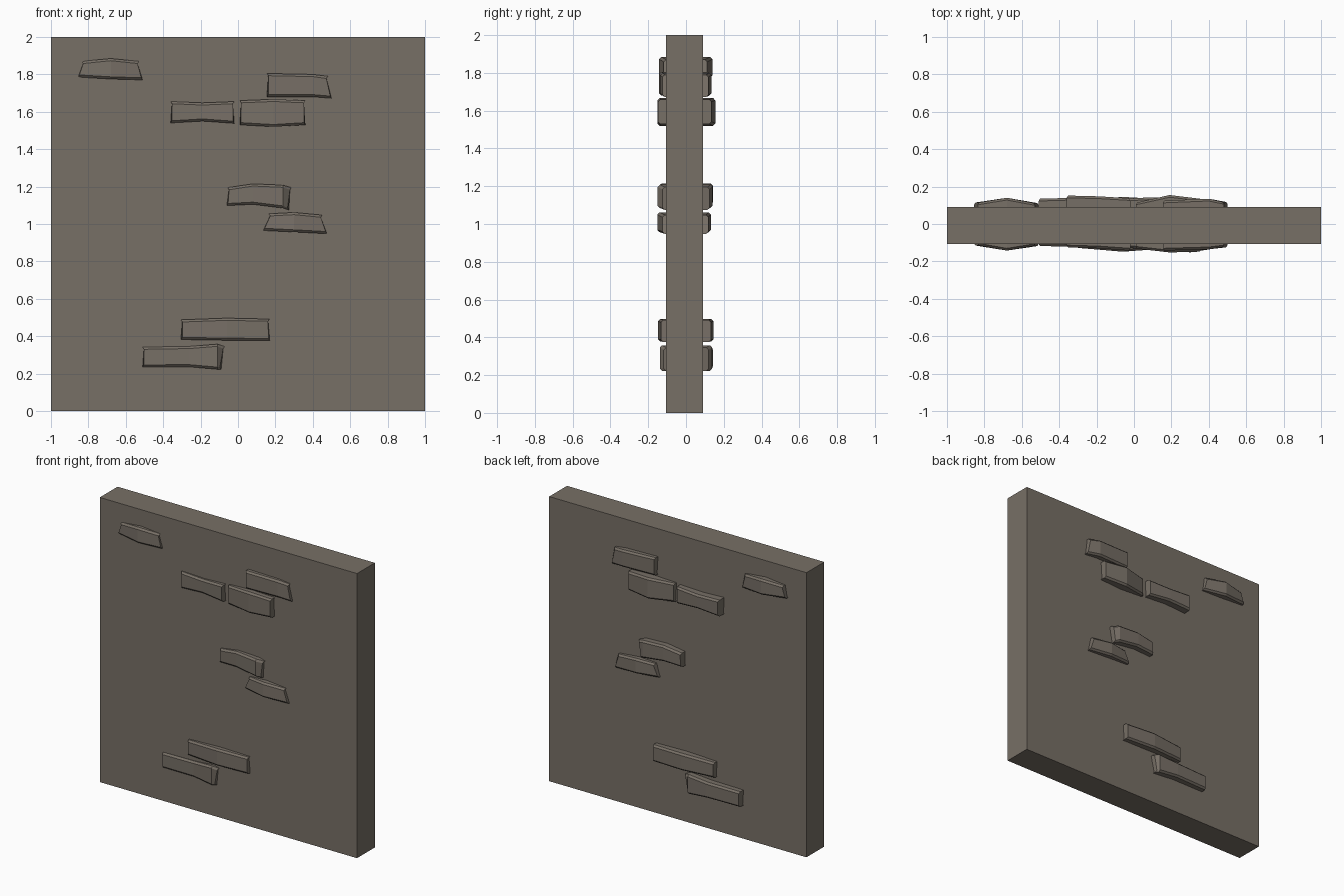
import bpy, bmesh

mat = bpy.data.materials.new("warm grey stone")
mat.diffuse_color = (0.185, 0.16, 0.133, 1)


def make_object(name, bm):
    bmesh.ops.recalc_face_normals(bm, faces=bm.faces)
    mesh = bpy.data.meshes.new(name)
    bm.to_mesh(mesh)
    bm.free()
    mesh.materials.append(mat)
    obj = bpy.data.objects.new(name, mesh)
    bpy.context.collection.objects.link(obj)
    return obj


# Wall slab
bm = bmesh.new()
bmesh.ops.create_cube(bm, size=1)
for v in bm.verts:
    v.co.x *= 2
    v.co.y = v.co.y * 0.197 - 0.008
    v.co.z = (v.co.z + 0.5) * 2
make_object("wall", bm)


def stone(name, sections):
    """Through-stone lofted over sections (x bottom, x top, z bottom, z top, y front, y back)."""
    bm = bmesh.new()
    rings = []
    c = 0.012
    last = len(sections) - 1
    for i, (xb, xt, zb, zt, yf, yk) in enumerate(sections):
        e = c if i == 0 else -c if i == last else 0   # ends taper towards the faces
        pts = [(xb + e * .6, yf, zb + c), (xt + e * .6, yf, zt - c),
               (xt, yf + c, zt), (xt, yk - c, zt),
               (xt + e * .6, yk, zt - c), (xb + e * .6, yk, zb + c),
               (xb, yk - c, zb), (xb, yf + c, zb)]
        rings.append([bm.verts.new(p) for p in pts])
    for a, b in zip(rings, rings[1:]):
        for k in range(8):
            bm.faces.new((a[k], a[(k + 1) % 8], b[(k + 1) % 8], b[k]))
    bm.faces.new(rings[0])
    bm.faces.new(rings[-1])
    return make_object(name, bm)


# Protruding stones, from top to bottom
stone("stone_top_left", [
    (-.855, -.835, 1.785, 1.87, -.115, .115),
    (-.68, -.68, 1.775, 1.885, -.142, .140),
    (-.51, -.53, 1.77, 1.87, -.118, .112)])
stone("stone_top_right", [
    (.155, .155, 1.68, 1.805, -.142, .125),
    (.40, .40, 1.68, 1.80, -.135, .135),
    (.50, .48, 1.672, 1.79, -.125, .118)])
stone("stone_upper_middle", [
    (-.36, -.36, 1.54, 1.655, -.125, .152),
    (-.19, -.19, 1.55, 1.648, -.130, .148),
    (-.02, -.02, 1.538, 1.655, -.142, .138)])
stone("stone_upper_right", [
    (.01, .01, 1.53, 1.66, -.132, .115),
    (.19, .19, 1.52, 1.667, -.152, .155),
    (.36, .36, 1.53, 1.66, -.148, .135)])
stone("stone_centre", [
    (-.06, -.055, 1.098, 1.195, -.125, .135),
    (.08, .08, 1.105, 1.215, -.138, .142),
    (.24, .24, 1.085, 1.208, -.150, .140),
    (.272, .285, 1.075, 1.195, -.125, .125)])
stone("stone_centre_right", [
    (.135, .165, .965, 1.055, -.122, .115),
    (.30, .30, .957, 1.062, -.152, .132),
    (.475, .45, .948, 1.048, -.125, .118)])
stone("stone_lower_middle", [
    (-.305, -.305, .382, .488, -.128, .125),
    (-.06, -.06, .378, .497, -.148, .145),
    (.17, .168, .376, .492, -.132, .132)])
stone("stone_lower_left", [
    (-.51, -.51, .235, .342, -.118, .135),
    (-.26, -.26, .236, .346, -.122, .142),
    (-.11, -.11, .223, .358, -.138, .138),
    (-.09, -.072, .222, .345, -.118, .120)])
